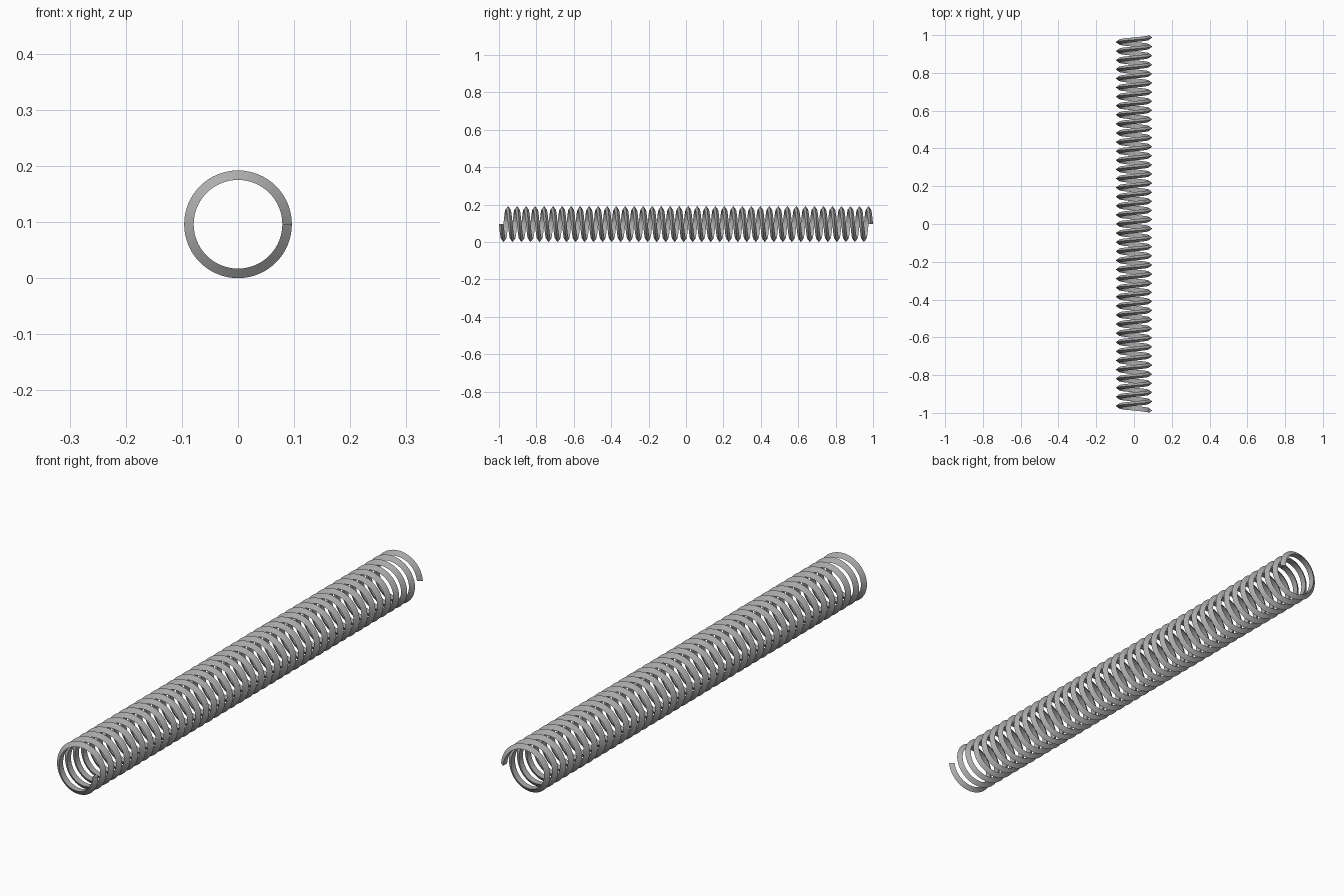
import bpy
import bmesh
from math import cos, sin, tau, radians

default_cube = bpy.data.objects.get("Cube")
if default_cube:
    bpy.data.objects.remove(default_cube, do_unlink=True)

OUTER, INNER = 0.096, 0.079   # coil radii
WIDTH = 0.025                 # wire width along the coil axis
TURNS, STEPS = 41, 64         # coil count and segments per turn
TRAVEL = 2 - WIDTH

# Steel material
steel = bpy.data.materials.new("steel grey")
steel.use_nodes = True
colour = (0.42, 0.42, 0.42, 1)
steel.diffuse_color = colour
steel.node_tree.nodes["Principled BSDF"].inputs["Base Color"].default_value = colour

# Wire section: flat on the inside, ridge on the outside (radius, axial offset)
section = [(INNER, -WIDTH / 2), (OUTER, 0), (INNER, WIDTH / 2)]

# Sweep the section along a helix
bm = bmesh.new()
rings = []
for i in range(TURNS * STEPS + 1):
    angle = tau * i / STEPS
    y = TRAVEL * (i / (TURNS * STEPS) - 0.5)
    rings.append([bm.verts.new((r * cos(angle), y + dy, OUTER - r * sin(angle)))
                  for r, dy in section])
for a, b in zip(rings, rings[1:]):
    for k in range(len(section)):
        n = (k + 1) % len(section)
        bm.faces.new((a[k], a[n], b[n], b[k]))

# Close both cut ends
bm.faces.new(rings[0])
bm.faces.new(rings[-1])
bmesh.ops.recalc_face_normals(bm, faces=bm.faces)

mesh = bpy.data.meshes.new("coil_spring")
bm.to_mesh(mesh)
bm.free()
mesh.materials.append(steel)
spring = bpy.data.objects.new("coil_spring", mesh)
bpy.context.collection.objects.link(spring)

# Smooth around the coil, sharp along the ridges
bpy.ops.object.select_all(action="DESELECT")
spring.select_set(True)
bpy.context.view_layer.objects.active = spring
bpy.ops.object.shade_smooth_by_angle(angle=radians(30))
